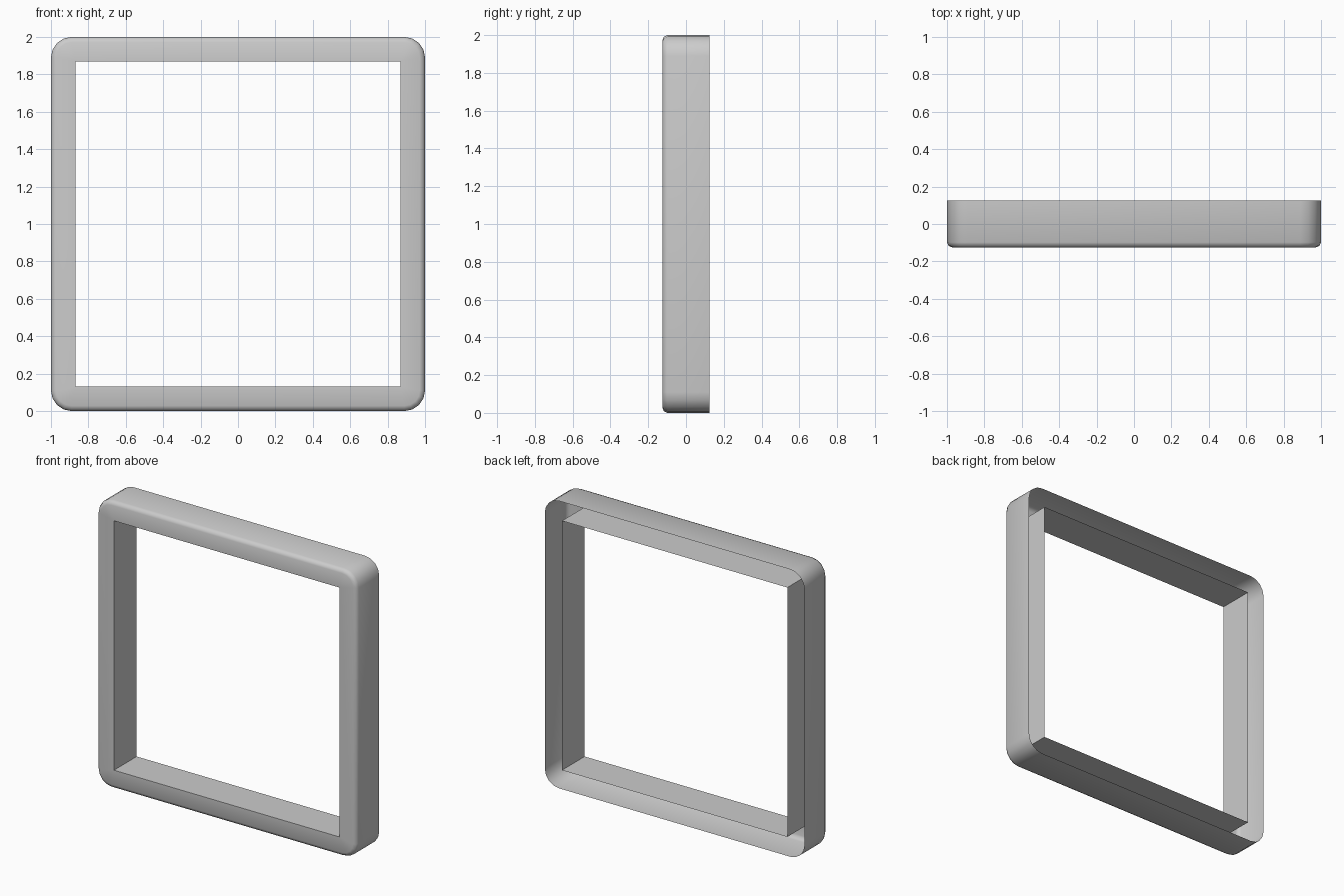
import bpy, bmesh, math

if "Cube" in bpy.data.objects:
    bpy.data.objects.remove(bpy.data.objects["Cube"])

SEG = 4  # segments per rounded corner


def ring(bm, half, radius, y):
    """Rounded square loop in the xz plane, centred at z = 1."""
    verts = []
    c = half - radius
    for q, (sx, sz) in enumerate([(1, 1), (-1, 1), (-1, -1), (1, -1)]):
        for i in range(SEG + 1):
            a = math.pi / 2 * (q + i / SEG)
            verts.append(bm.verts.new((sx * c + radius * math.cos(a), y,
                                       1 + sz * c + radius * math.sin(a))))
    return verts


# Frame shell: outer wall, rounded front rim, flat front, inner wall; open back
bm = bmesh.new()
profile = [(1.0, 0.11, 0.125), (1.0, 0.11, -0.098), (0.991, 0.101, -0.117),
           (0.972, 0.082, -0.125), (0.868, 0.0, -0.125), (0.868, 0.0, 0.125)]
rings = [ring(bm, *p) for p in profile]
n = len(rings[0])
for a, b in zip(rings, rings[1:]):
    for i in range(n):
        j = (i + 1) % n
        bm.faces.new((a[i], a[j], b[j], b[i]))
bmesh.ops.remove_doubles(bm, verts=bm.verts[:], dist=1e-5)
bmesh.ops.recalc_face_normals(bm, faces=bm.faces[:])

# Make sure the front faces point towards -y
bm.normal_update()
if sum(f.normal.y * f.calc_area() for f in bm.faces) > 0:
    bmesh.ops.reverse_faces(bm, faces=bm.faces[:])

mesh = bpy.data.meshes.new("square_frame")
bm.to_mesh(mesh)
bm.free()
frame = bpy.data.objects.new("square_frame", mesh)
bpy.context.collection.objects.link(frame)

# Smooth rim and corners, sharp inner edges
bpy.context.view_layer.objects.active = frame
frame.select_set(True)
bpy.ops.object.shade_smooth_by_angle(angle=math.radians(50))
